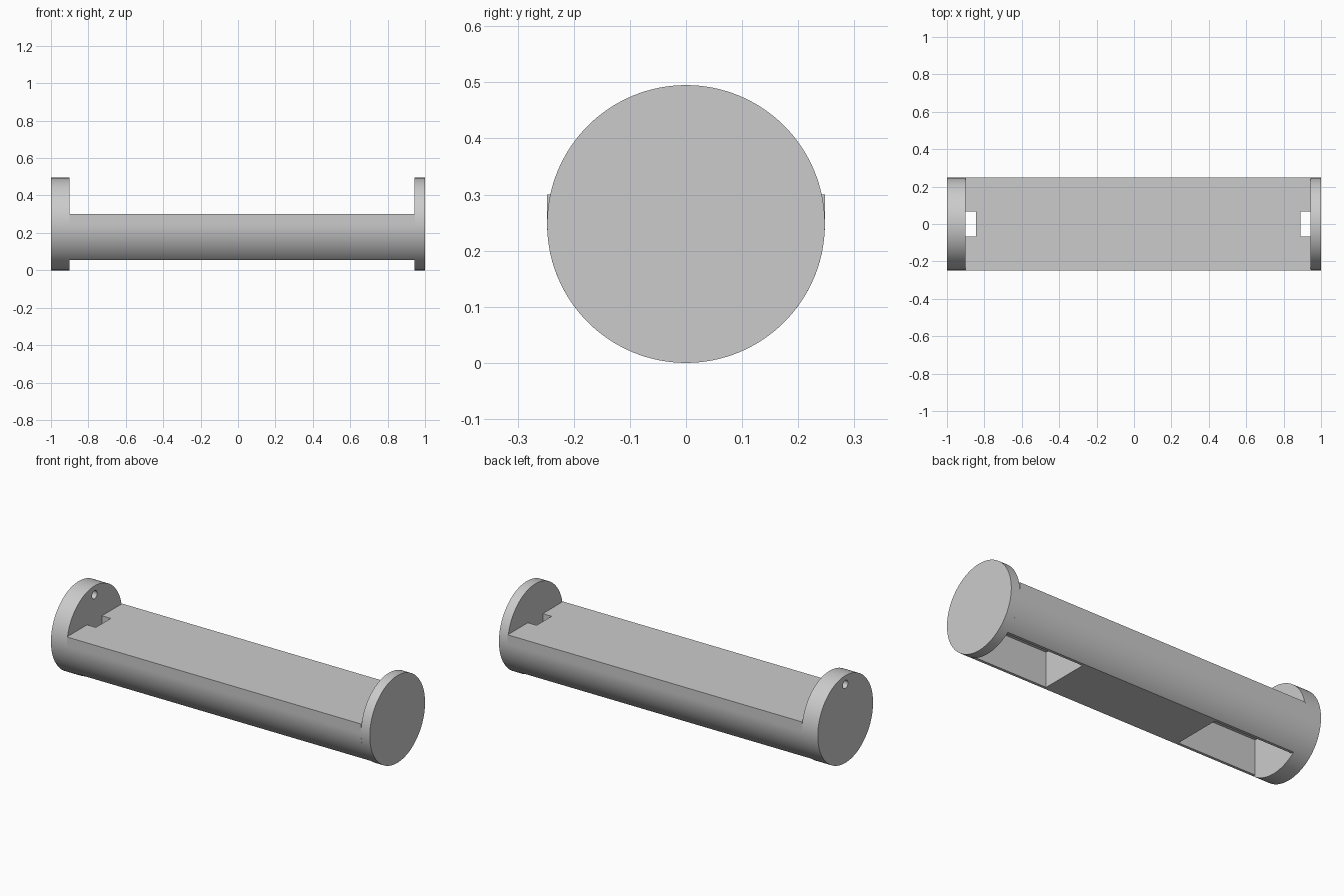
import bpy, bmesh, math
from mathutils import Vector

R = 0.2475                      # radius, and height of the long axis
FLAT, TOP = 0.055, 0.30         # underside and upper face of the body
X0, X1 = -0.90, 0.945           # inner faces of the end caps
POCKET_Z = 0.255

cube = bpy.data.objects.get("Cube")
if cube:
    bpy.data.objects.remove(cube, do_unlink=True)

grey = bpy.data.materials.new("plain grey")
grey.use_nodes = True
colour = (0.6, 0.6, 0.6, 1)
grey.diffuse_color = colour
grey.node_tree.nodes["Principled BSDF"].inputs["Base Color"].default_value = colour


def extrude_x(name, profile, xa, xb):
    """Solid made from a (y, z) outline swept along x."""
    bm = bmesh.new()
    face = bm.faces.new([bm.verts.new((xa, y, z)) for y, z in profile])
    swept = bmesh.ops.extrude_face_region(bm, geom=[face])["geom"]
    verts = [v for v in swept if isinstance(v, bmesh.types.BMVert)]
    bmesh.ops.translate(bm, verts=verts, vec=Vector((xb - xa, 0, 0)))
    bmesh.ops.recalc_face_normals(bm, faces=bm.faces)
    mesh = bpy.data.meshes.new(name)
    bm.to_mesh(mesh)
    bm.free()
    mesh.materials.append(grey)
    obj = bpy.data.objects.new(name, mesh)
    bpy.context.collection.objects.link(obj)
    return obj


def arc(radius, start, end, count, z=R):
    angles = [start + (end - start) * i / count for i in range(count + 1)]
    return [(radius * math.cos(a), z + radius * math.sin(a)) for a in angles]


def circle(radius, count, z=R):
    return arc(radius, 0, math.tau, count, z)[:-1]


def box(name, xa, xb, half_y, za, zb):
    return extrude_x(name, [(-half_y, za), (half_y, za), (half_y, zb), (-half_y, zb)], xa, xb)


def select(obj):
    bpy.ops.object.select_all(action='DESELECT')
    obj.select_set(True)
    bpy.context.view_layer.objects.active = obj


def cut(obj, cutter):
    cutter.hide_render = True
    mod = obj.modifiers.new("cut", 'BOOLEAN')
    mod.operation, mod.solver, mod.object = 'DIFFERENCE', 'EXACT', cutter
    select(obj)
    bpy.ops.object.modifier_apply(modifier=mod.name)
    bpy.data.objects.remove(cutter, do_unlink=True)


# Trough-shaped body: round below, flat underside, straight upper sides
dip = math.asin((R - FLAT) / R)
outline = ([(-R, TOP)] + arc(R, math.pi, math.pi + dip, 40)
           + arc(R, -dip, 0, 40) + [(R, TOP)])
body = extrude_x("body", outline, X0, X1)

# Underside pocket and through slot at each end
for end, inward in ((X0, 1), (X1, -1)):
    outer = end - inward * 0.02
    cut(body, box("pocket_cutter", outer, end + inward * 0.495, 0.14, -0.1, POCKET_Z))
    cut(body, box("slot_cutter", outer, end + inward * 0.055, 0.067, 0.2, 0.4))

# Round end caps, the thicker one with a small hole near its top
thick_cap = extrude_x("thick_end_cap", circle(R, 128), -1, X0)
cut(thick_cap, extrude_x("hole_cutter", circle(0.023, 32, 0.445), -1.1, -0.8))
thin_cap = extrude_x("thin_end_cap", circle(R, 128), X1, 1)

for obj in (body, thick_cap, thin_cap):
    select(obj)
    bpy.ops.object.shade_smooth_by_angle(angle=math.radians(25))
